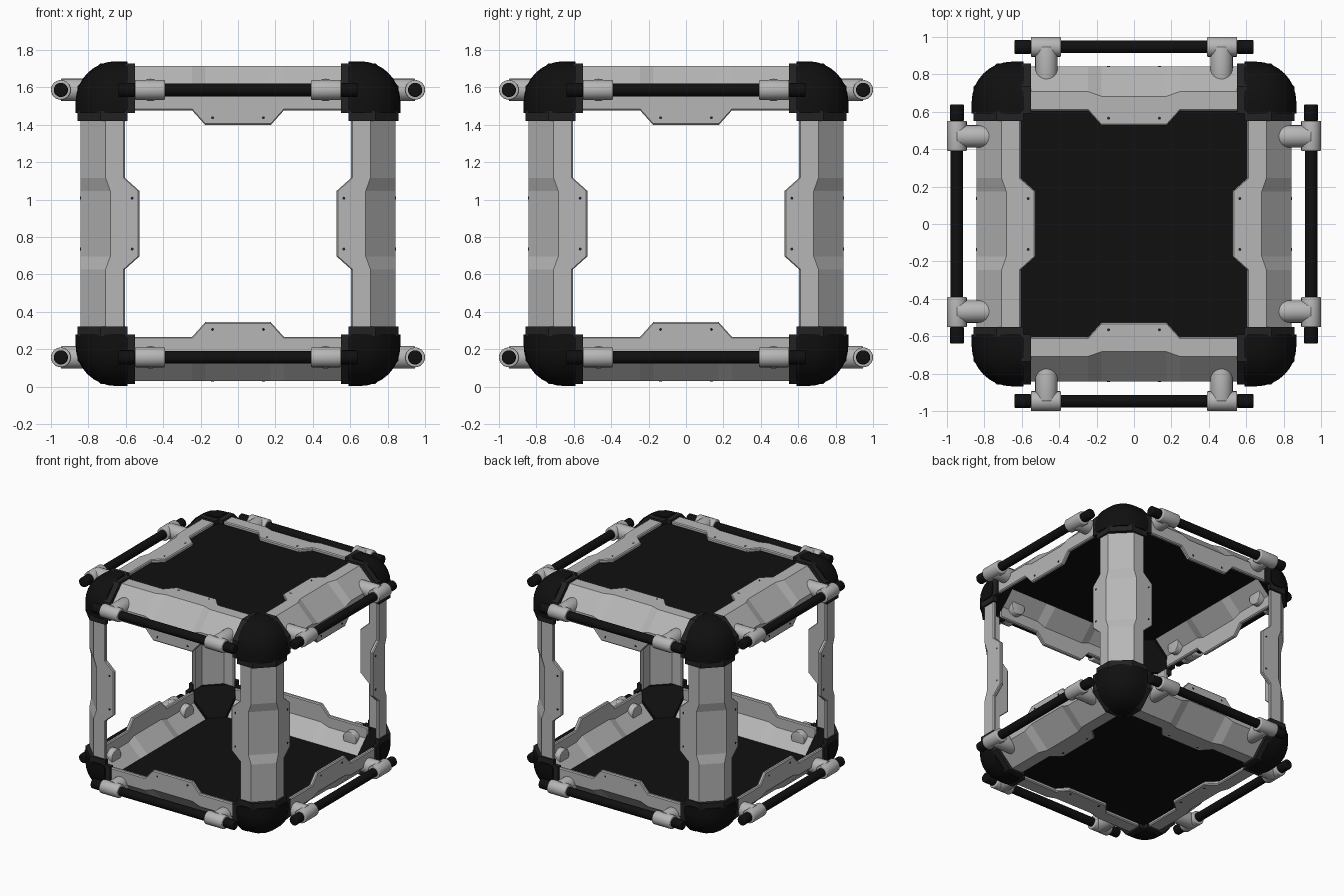
import bpy, bmesh, math
from mathutils import Vector

if "Cube" in bpy.data.objects:
    bpy.data.objects.remove(bpy.data.objects["Cube"])

MID = 0.872          # height of the cube centre
HI = 0.868           # half size over the corner caps
OUT = 0.842          # half size over the beams


def material(name, r, g, b):
    m = bpy.data.materials.new(name)
    m.diffuse_color = (r, g, b, 1)
    m.use_nodes = True
    m.node_tree.nodes["Principled BSDF"].inputs["Base Color"].default_value = m.diffuse_color
    return m


GREY = material("light grey metal", 0.47, 0.47, 0.47)
BLACK = material("black rubber", 0.005, 0.005, 0.005)
DARK = material("dark grey collar", 0.016, 0.016, 0.016)


def finish(bm, name, mat, smooth=False):
    bmesh.ops.recalc_face_normals(bm, faces=bm.faces)
    me = bpy.data.meshes.new(name)
    bm.to_mesh(me)
    bm.free()
    me.materials.append(mat)
    if smooth:
        for p in me.polygons:
            p.use_smooth = True
        me.set_sharp_from_angle(angle=math.radians(35))
    ob = bpy.data.objects.new(name, me)
    ob.location.z = MID
    bpy.context.collection.objects.link(ob)
    return ob


def place(axis, su, sv, u, v, t):
    """Turn edge coordinates (u, v across, t along) into x, y, z."""
    p = [0, 0, 0]
    p[axis], p[(axis + 1) % 3], p[(axis + 2) % 3] = t, u * su, v * sv
    return Vector(p)


def section(inner, cham, out, th):
    """Thin angle profile with a chamfered outer corner."""
    c = cham - 0.414 * th
    o = out - th
    return [(out, inner), (out, cham), (cham, out), (inner, out),
            (inner, o), (c, o), (o, c), (o, inner)]


def loft(name, mat, axis, su, sv, stations):
    bm = bmesh.new()
    rings = [[bm.verts.new(place(axis, su, sv, u, v, t)) for u, v in prof]
             for t, prof in stations]
    n = len(rings[0])
    for a, b in zip(rings, rings[1:]):
        for i in range(n):
            j = (i + 1) % n
            bm.faces.new((a[i], a[j], b[j], b[i]))
    # end caps as three quads each, since the profile is concave
    for r in (rings[0], rings[-1]):
        for a, b, c, d in ((0, 1, 6, 7), (1, 2, 5, 6), (2, 3, 4, 5)):
            bm.faces.new((r[a], r[b], r[c], r[d]))
    return finish(bm, name, mat)


def rod(name, p0, p1, r, mat, bevel=0.0, sides=24):
    p0, p1 = Vector(p0), Vector(p1)
    d = p1 - p0
    bm = bmesh.new()
    bmesh.ops.create_cone(bm, cap_ends=True, segments=sides, radius1=r,
                          radius2=r, depth=d.length)
    if bevel:
        rim = [e for e in bm.edges if abs(e.verts[0].co.z - e.verts[1].co.z) < 1e-6]
        bmesh.ops.bevel(bm, geom=rim, offset=bevel, segments=3,
                        profile=0.5, affect='EDGES')
    rot = d.to_track_quat('Z', 'Y')
    for v in bm.verts:
        v.co = rot @ v.co + (p0 + p1) / 2
    return finish(bm, name, mat, True)


def box(name, lo, hi, mat):
    bm = bmesh.new()
    bmesh.ops.create_cube(bm, size=1)
    lo, hi = Vector(lo), Vector(hi)
    for v in bm.verts:
        v.co = Vector([lo[i] + (v.co[i] + 0.5) * (hi[i] - lo[i]) for i in range(3)])
    return finish(bm, name, mat)


# Twelve edge beams with widened middles, end collars and screws
NARROW = section(0.605, 0.708, OUT, 0.03)
WIDE = section(0.527, 0.683, OUT, 0.03)
COLLAR = section(0.592, 0.735, 0.857, 0.035)
for axis in range(3):
    for su in (-1, 1):
        for sv in (-1, 1):
            beam = loft("edge_beam", GREY, axis, su, sv,
                        [(-0.6, NARROW), (-0.245, NARROW), (-0.175, WIDE),
                         (0.175, WIDE), (0.245, NARROW), (0.6, NARROW)])
            bev = beam.modifiers.new("rim", 'BEVEL')
            bev.width = 0.007
            bev.segments = 1
            bev.limit_method = 'ANGLE'
            bev.angle_limit = math.radians(60)
            for s in (-1, 1):
                loft("beam_collar", DARK, axis, su, sv,
                     [(s * 0.55, COLLAR), (s * 0.602, COLLAR)])
                a, b = OUT - 0.004, OUT + 0.002
                rod("screw", place(axis, su, sv, a, 0.566, s * 0.136),
                    place(axis, su, sv, b, 0.566, s * 0.136), 0.008, DARK, 0, 8)
                rod("screw", place(axis, su, sv, 0.566, a, s * 0.136),
                    place(axis, su, sv, 0.566, b, s * 0.136), 0.008, DARK, 0, 8)

# Eight rounded corner caps, cut flat on the inside
for sx in (-1, 1):
    for sy in (-1, 1):
        for sz in (-1, 1):
            bm = bmesh.new()
            bmesh.ops.create_cube(bm, size=1)
            lo = 0.592
            for v in bm.verts:
                v.co = (v.co + Vector((0.5, 0.5, 0.5))) * (HI - lo) + Vector((lo, lo, lo))
            tip = max(bm.verts, key=lambda v: sum(v.co))
            bmesh.ops.bevel(bm, geom=list(tip.link_edges), offset=0.215,
                            segments=8, profile=0.5, affect='EDGES')
            cut = bmesh.ops.bisect_plane(
                bm, geom=bm.verts[:] + bm.edges[:] + bm.faces[:],
                plane_co=(2.07 / 3,) * 3, plane_no=(1, 1, 1), clear_inner=True)
            rim = [e for e in cut['geom_cut'] if isinstance(e, bmesh.types.BMEdge)]
            bmesh.ops.holes_fill(bm, edges=rim)
            for v in bm.verts:
                v.co = Vector((v.co.x * sx, v.co.y * sy, v.co.z * sz))
            finish(bm, "corner_cap", BLACK, True)

# Top and bottom panels, just behind the beam flanges
for name, z in (("top_panel", 0.80), ("bottom_panel", -0.80)):
    box(name, (-0.69, -0.69, z - 0.01), (0.69, 0.69, z + 0.01), BLACK)

# Eight hand rails, each on two tee brackets
RAIL, RZ = 0.947, 0.715
for along in (0, 1):
    for side in (-1, 1):
        for up in (-1, 1):
            def at(t, d):
                p = [0, 0, up * RZ]
                p[along], p[1 - along] = t, side * d
                return p
            rod("hand_rail", at(-0.6, RAIL), at(0.6, RAIL), 0.034, BLACK)
            for s in (-1, 1):
                rod("rail_end_grip", at(s * 0.55, RAIL), at(s * 0.64, RAIL),
                    0.038, BLACK, 0.008)
                rod("tee_sleeve", at(s * 0.39, RAIL), at(s * 0.552, RAIL),
                    0.053, GREY, 0.006)
                rod("tee_post", at(s * 0.468, 0.765), at(s * 0.468, RAIL),
                    0.06, GREY, 0.005)
